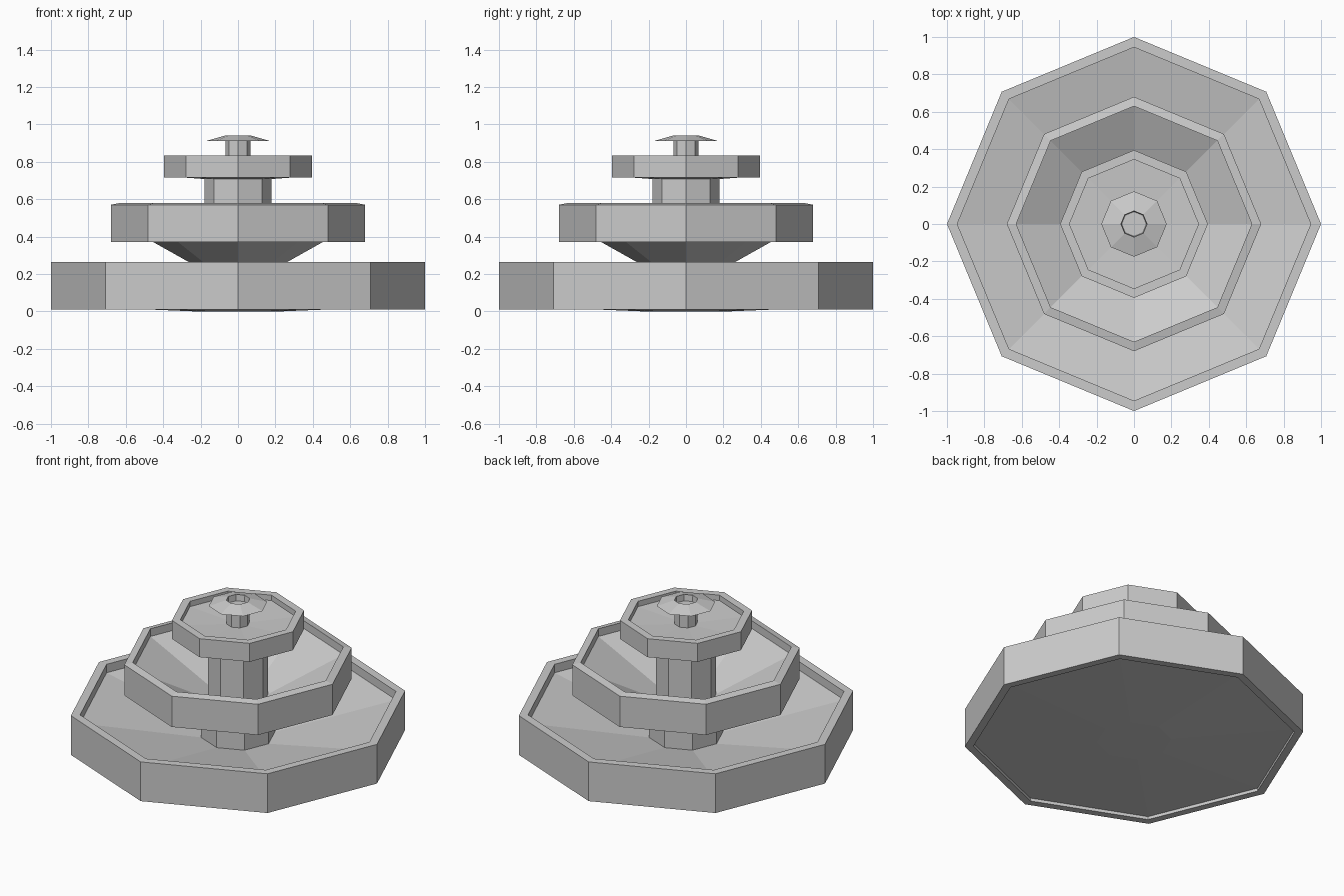
import bpy, math

if "Cube" in bpy.data.objects:
    bpy.data.objects.remove(bpy.data.objects["Cube"])

SIDES = 8


def lathe(name, profile):
    """Revolve an (r, z) profile into a flat-faced octagon; r = 0 is an apex."""
    verts, faces, rings = [], [], []
    for r, z in profile:
        start = len(verts)
        if r == 0:
            verts.append((0, 0, z))
            rings.append([start] * SIDES)
        else:
            for i in range(SIDES):
                a = 2 * math.pi * i / SIDES
                verts.append((r * math.cos(a), r * math.sin(a), z))
            rings.append(list(range(start, start + SIDES)))
    for lo, hi in zip(rings, rings[1:]):
        for i in range(SIDES):
            j = (i + 1) % SIDES
            quad = [lo[i], lo[j], hi[j], hi[i]]
            faces.append(list(dict.fromkeys(quad)))
    mesh = bpy.data.meshes.new(name)
    mesh.from_pydata(verts, [], faces)
    mesh.update()
    obj = bpy.data.objects.new(name, mesh)
    bpy.context.collection.objects.link(obj)
    return obj


# Wide ground basin with a floor that falls towards the middle
lathe("lower_basin", [
    (0, 0), (0.22, 0), (0.95, 0.03), (0.95, 0.01), (1.0, 0.01),
    (1.0, 0.265), (0.945, 0.265), (0.945, 0.21), (0.22, 0.06), (0, 0.05)])

# Column carrying the middle basin
lathe("lower_column", [(0.22, 0.04), (0.22, 0.26)])

# Middle basin: deep funnel floor behind a straight rim
lathe("middle_basin", [
    (0, 0.24), (0.22, 0.24), (0.63, 0.47), (0.63, 0.37), (0.68, 0.37),
    (0.68, 0.57), (0.63, 0.58), (0.63, 0.53), (0.18, 0.31), (0, 0.30)])

# Column carrying the upper basin
lathe("upper_column", [(0.18, 0.30), (0.18, 0.72)])

# Shallow upper basin
lathe("upper_basin", [
    (0, 0.705), (0.18, 0.708), (0.345, 0.72), (0.345, 0.715), (0.395, 0.715),
    (0.395, 0.835), (0.345, 0.835), (0.345, 0.80), (0.065, 0.785), (0, 0.78)])

# Hollow spout with a flared cap
lathe("spout", [
    (0.068, 0.77), (0.068, 0.91), (0.175, 0.91),
    (0.07, 0.94), (0.066, 0.90), (0, 0.90)])
